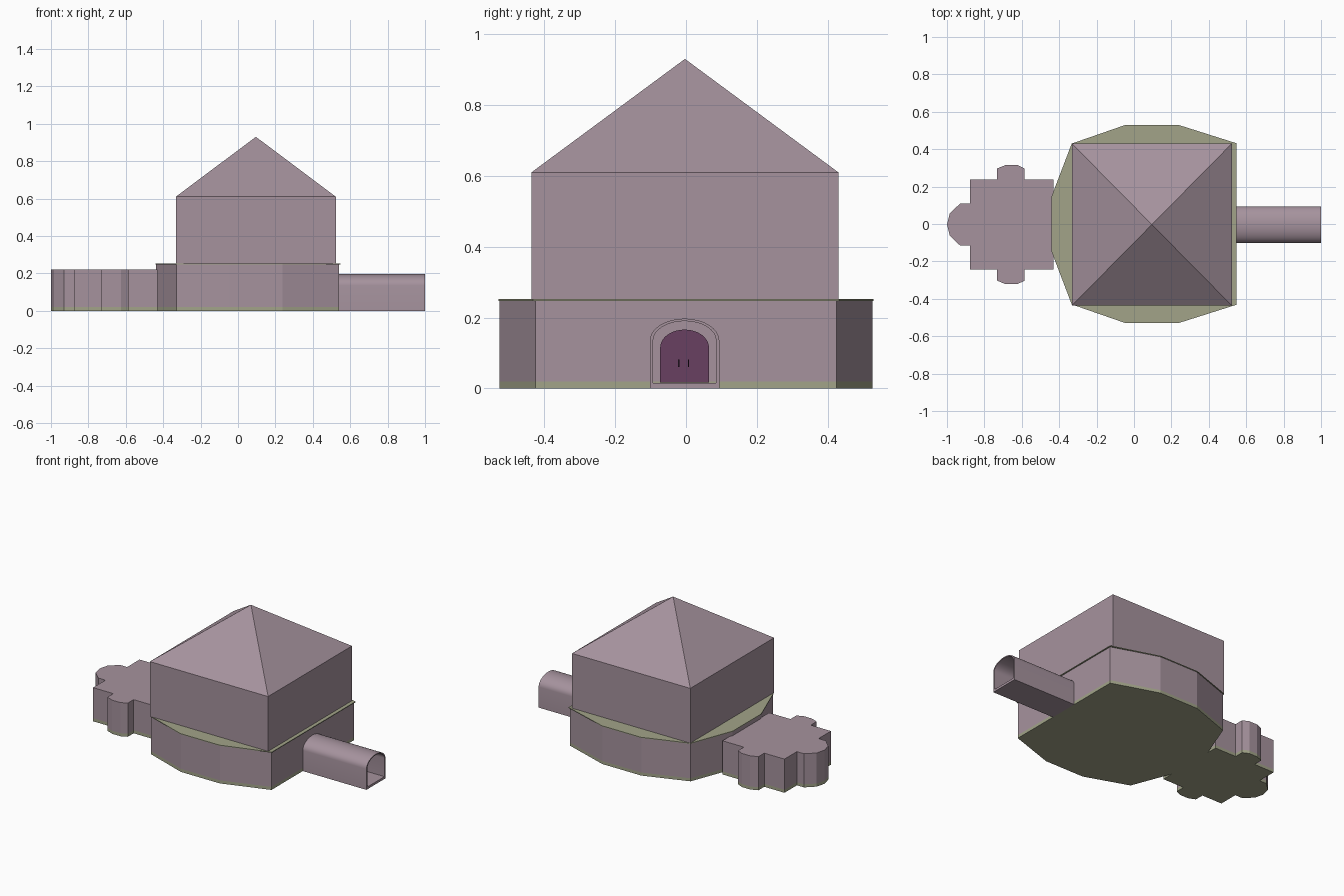
import bpy, math

if "Cube" in bpy.data.objects:
    bpy.data.objects.remove(bpy.data.objects["Cube"])


def material(name, rgb):
    m = bpy.data.materials.new(name)
    m.diffuse_color = (*rgb, 1)
    m.use_nodes = True
    m.node_tree.nodes["Principled BSDF"].inputs["Base Color"].default_value = m.diffuse_color
    return m


MAUVE = material("mauve_wall", (0.38, 0.29, 0.34))
GREEN = material("green_slab", (0.36, 0.37, 0.25))
PURPLE = material("purple_door", (0.14, 0.05, 0.12))
DARK = material("dark_handle", (0.03, 0.015, 0.03))


def build(name, verts, faces, mat):
    me = bpy.data.meshes.new(name)
    me.from_pydata(verts, [], faces)
    me.materials.append(mat)
    ob = bpy.data.objects.new(name, me)
    bpy.context.collection.objects.link(ob)
    return ob


def prism(name, loop, lo, hi, mat, axis="z"):
    """Extrude a closed counter-clockwise loop along z or x."""
    n = len(loop)
    place = (lambda p, h: (p[0], p[1], h)) if axis == "z" else (lambda p, h: (h, p[0], p[1]))
    verts = [place(p, h) for h in (lo, hi) for p in loop]
    faces = [(i, (i + 1) % n, n + (i + 1) % n, n + i) for i in range(n)]
    faces += [tuple(range(n - 1, -1, -1)), tuple(range(n, 2 * n))]
    return build(name, verts, faces, mat)


def mirrored(half):
    """Right-to-left outline on the +y side, closed by its mirror image."""
    return half + [(x, -y) for x, y in reversed(half)]


def arch(w, z0, spring, top, cy=-0.004, n=16):
    pts = [(cy - w, z0), (cy + w, z0)]
    for i in range(n + 1):
        a = math.pi * i / n
        pts.append((cy + w * math.cos(a), spring + (top - spring) * math.sin(a)))
    return pts


# Faceted ground storey with floor and ledge slab
hall = mirrored([(0.54, 0.425), (0.237, 0.526), (-0.045, 0.526), (-0.33, 0.425), (-0.438, 0.145)])
ledge = mirrored([(0.547, 0.432), (0.237, 0.53), (-0.045, 0.53), (-0.333, 0.43), (-0.441, 0.147)])
prism("hall_floor", hall, 0, 0.02, GREEN)
prism("hall_walls", hall, 0.02, 0.247, MAUVE)
prism("hall_ledge", ledge, 0.247, 0.252, GREEN)

# Low wing with three bays
half_wing = [(-0.43, 0.24), (-0.585, 0.24), (-0.585, 0.30), (-0.625, 0.319), (-0.685, 0.319),
             (-0.732, 0.30), (-0.732, 0.24), (-0.878, 0.24), (-0.878, 0.112), (-0.93, 0.112),
             (-0.985, 0.06)]
wing = [(x, y - 0.003) for x, y in half_wing + [(-1, 0)] + [(x, -y) for x, y in reversed(half_wing)]]
prism("wing_floor", wing, 0, 0.02, GREEN)
prism("wing_walls", wing, 0.02, 0.22, MAUVE)

# Square upper storey and pyramid roof
x0, x1, y0, y1 = -0.332, 0.523, -0.436, 0.43
square = [(x0, y0), (x1, y0), (x1, y1), (x0, y1)]
prism("upper_storey", square, 0.252, 0.61, MAUVE)
build("pyramid_roof", [(x, y, 0.61) for x, y in square] + [((x0 + x1) / 2, (y0 + y1) / 2, 0.93)],
      [(0, 1, 4), (1, 2, 4), (2, 3, 4), (3, 0, 4), (3, 2, 1, 0)], MAUVE)

# Open arched entrance tunnel
outer = arch(0.098, 0, 0.135, 0.197)
inner = arch(0.089, 0.015, 0.135, 0.190)
n = len(outer)
verts = [(x, y, z) for x in (0.538, 1.0) for loop in (outer, inner) for y, z in loop]
faces = []
for i in range(n):
    j = (i + 1) % n
    faces += [(i, j, 2 * n + j, 2 * n + i),
              (n + j, n + i, 3 * n + i, 3 * n + j),
              (2 * n + i, 2 * n + j, 3 * n + j, 3 * n + i),
              (j, i, n + i, n + j)]
tunnel = build("entrance_tunnel", verts, faces, MAUVE)
bpy.context.view_layer.objects.active = tunnel
tunnel.select_set(True)
bpy.ops.object.shade_smooth_by_angle(angle=math.radians(35))

# Arched double door and its handles
prism("door", arch(0.069, 0.017, 0.115, 0.166), 0.535, 0.546, PURPLE, "x")
for side, y in (("left", -0.021), ("right", 0.007)):
    prism(side + "_door_handle", [(y - 0.002, 0.06), (y + 0.002, 0.06), (y + 0.002, 0.081), (y - 0.002, 0.081)],
          0.545, 0.551, DARK, "x")
